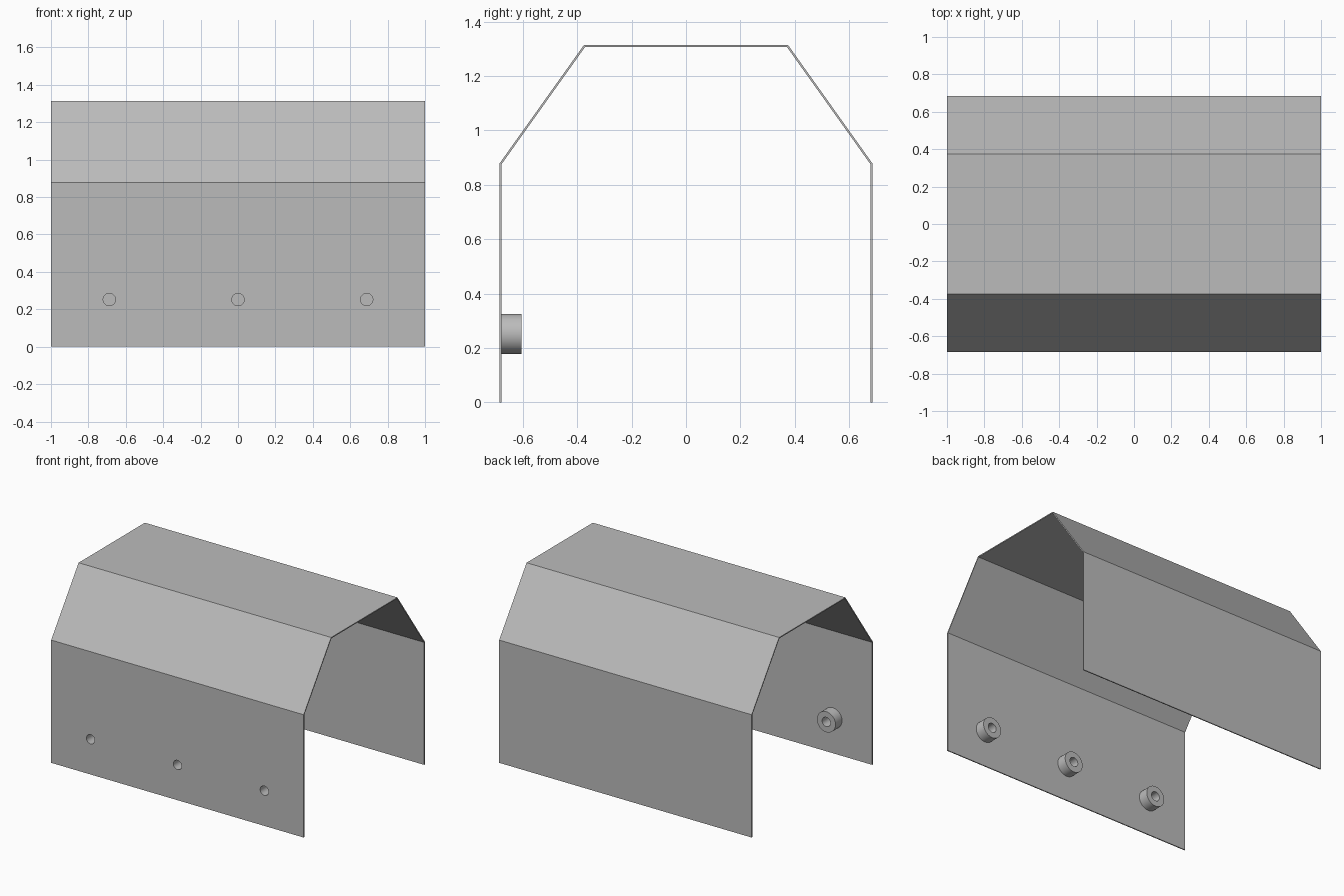
import bpy, bmesh, math
from mathutils import Matrix

cube = bpy.data.objects.get("Cube")
if cube:
    bpy.data.objects.remove(cube, do_unlink=True)

# Single sheet metal grey
grey = bpy.data.materials.new("plain grey")
grey.use_nodes = True
COLOUR = (0.5, 0.5, 0.5, 1)
grey.diffuse_color = COLOUR
grey.node_tree.nodes["Principled BSDF"].inputs["Base Color"].default_value = COLOUR

WALL = 0.0075
FRONT_Y = -0.685
HOLE_Z, HOLE_R = 0.252, 0.033
BOSS_R, BOSS_END = 0.0735, -0.604
HOLE_XS = (-0.688, 0, 0.688)
SIDES = 48


def make_object(name, bm):
    bmesh.ops.recalc_face_normals(bm, faces=bm.faces)
    mesh = bpy.data.meshes.new(name)
    bm.to_mesh(mesh)
    bm.free()
    mesh.materials.append(grey)
    obj = bpy.data.objects.new(name, mesh)
    bpy.context.collection.objects.link(obj)
    return obj


def activate(obj):
    bpy.ops.object.select_all(action='DESELECT')
    obj.select_set(True)
    bpy.context.view_layer.objects.active = obj


# Folded cover: half profile mirrored, pushed inward to the wall thickness
half = [(FRONT_Y, 0), (FRONT_Y, 0.879), (-0.375, 1.314)]
profile = half + [(-y, z) for y, z in reversed(half)]
bm = bmesh.new()
for (y0, z0), (y1, z1) in zip(profile, profile[1:]):
    ty, tz = (y1 - y0), (z1 - z0)
    length = math.hypot(ty, tz)
inner = []
normals = []
for (y0, z0), (y1, z1) in zip(profile, profile[1:]):
    length = math.hypot(y1 - y0, z1 - z0)
    normals.append(((z1 - z0) / length, -(y1 - y0) / length))
for i, (y, z) in enumerate(profile):
    a = normals[max(i - 1, 0)]
    b = normals[min(i, len(normals) - 1)]
    k = WALL / (1 + a[0] * b[0] + a[1] * b[1])
    inner.append((y + k * (a[0] + b[0]), z + k * (a[1] + b[1])))
loop = profile + inner[::-1]
end = bm.faces.new([bm.verts.new((-1, y, z)) for y, z in loop])
side = bmesh.ops.extrude_face_region(bm, geom=[end], use_keep_orig=True)
bmesh.ops.translate(bm, vec=(2, 0, 0),
                    verts=[v for v in side["geom"] if isinstance(v, bmesh.types.BMVert)])
cover = make_object("folded_cover", bm)

# Screw holes through the front wall
bm = bmesh.new()
for x in HOLE_XS:
    place = Matrix.Translation((x, FRONT_Y, HOLE_Z)) @ Matrix.Rotation(math.pi / 2, 4, 'X')
    bmesh.ops.create_cone(bm, cap_ends=True, segments=SIDES, radius1=HOLE_R,
                          radius2=HOLE_R, depth=0.1, matrix=place)
cutter = make_object("hole_cutter", bm)
cutter.hide_render = True
cut = cover.modifiers.new("holes", 'BOOLEAN')
cut.operation = 'DIFFERENCE'
cut.solver = 'EXACT'
cut.object = cutter
activate(cover)
bpy.ops.object.modifier_apply(modifier=cut.name)
bpy.data.objects.remove(cutter, do_unlink=True)
activate(cover)
bpy.ops.object.shade_smooth_by_angle(angle=math.radians(25))

# Hollow bosses behind the holes, on the inside of the front wall
start = FRONT_Y + WALL
section = [(HOLE_R, start), (BOSS_R, start), (BOSS_R, BOSS_END), (HOLE_R, BOSS_END)]
for x, label in zip(HOLE_XS, ("right", "middle", "left")):
    bm = bmesh.new()
    verts = [bm.verts.new((r, y, 0)) for r, y in section]
    edges = [bm.edges.new((verts[i], verts[(i + 1) % 4])) for i in range(4)]
    bmesh.ops.spin(bm, geom=verts + edges, cent=(0, 0, 0), axis=(0, 1, 0),
                   angle=2 * math.pi, steps=SIDES)
    bmesh.ops.remove_doubles(bm, verts=bm.verts, dist=0.0001)
    boss = make_object(label + "_boss", bm)
    boss.location = (x, 0, HOLE_Z)
    activate(boss)
    bpy.ops.object.shade_smooth_by_angle(angle=math.radians(30))
